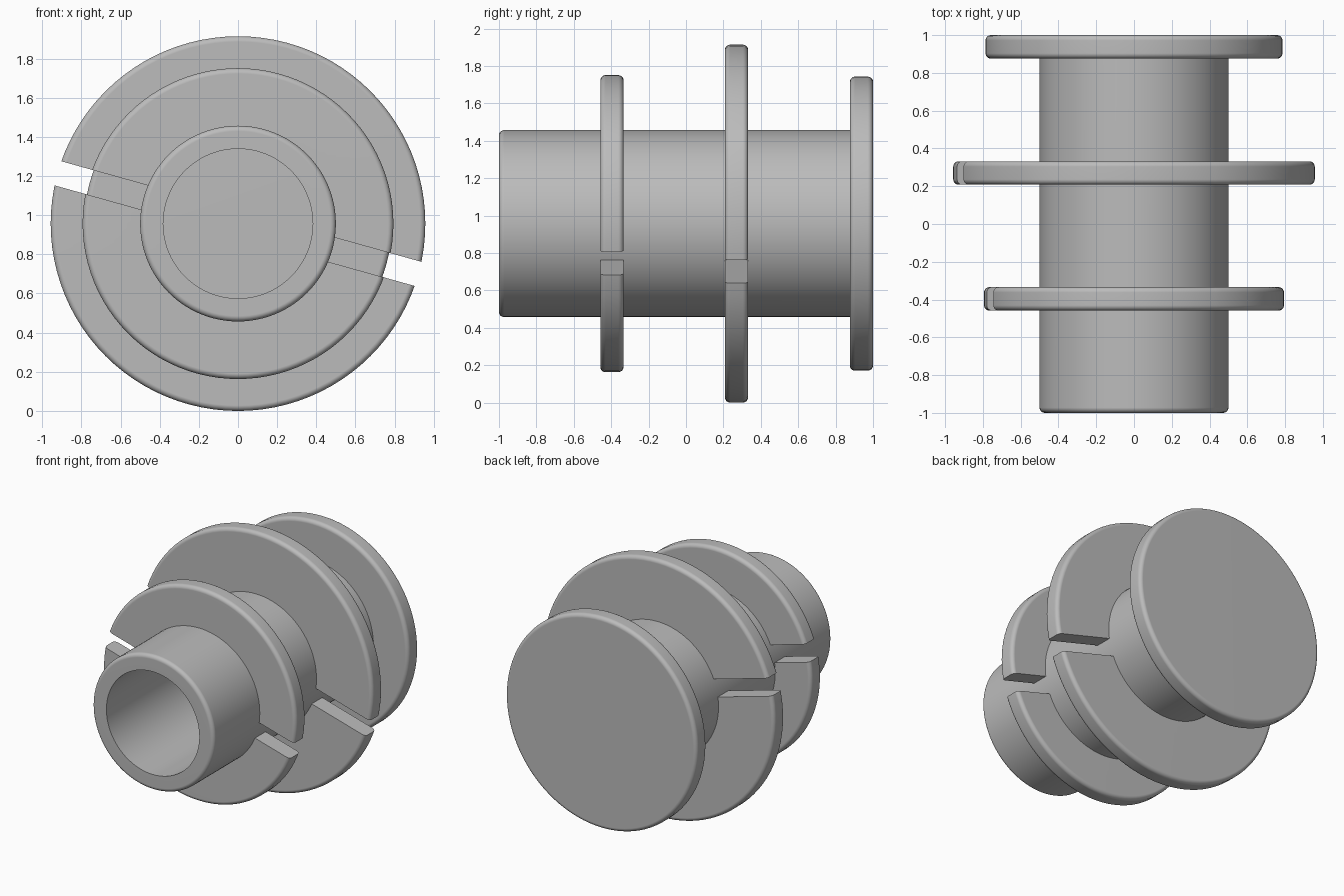
import bpy, bmesh, math
from mathutils import Vector, Matrix

cube = bpy.data.objects.get("Cube")
if cube:
    bpy.data.objects.remove(cube, do_unlink=True)

AXIS_Z = 0.957        # height of the horizontal axis
SEGMENTS = 96
ROUND = 0.028         # rim rounding
SLOT_HALF = 0.064     # half the gap between half collars
SLOT_ANGLE = math.radians(15.6)

grey = bpy.data.materials.new("plain grey")
grey.use_nodes = True
colour = (0.5, 0.5, 0.5, 1)
grey.diffuse_color = colour
grey.node_tree.nodes["Principled BSDF"].inputs["Base Color"].default_value = colour


def arc(r, y, start):
    """Quarter-round corner as (radius, y) points."""
    steps = 5
    angles = [start + math.pi / 2 * i / steps for i in range(steps + 1)]
    return [(r + ROUND * math.cos(a), y + ROUND * math.sin(a)) for a in angles]


def lathe(inner, outer, y0, y1, round_back=True):
    """Turn a ring or disc profile around the y axis."""
    profile = [(inner, y0)] + arc(outer - ROUND, y0 + ROUND, -math.pi / 2)
    profile += arc(outer - ROUND, y1 - ROUND, 0) if round_back else [(outer, y1)]
    profile.append((inner, y1))
    bm = bmesh.new()
    verts = [bm.verts.new((r, y, 0)) for r, y in profile]
    edges = [bm.edges.new(pair) for pair in zip(verts, verts[1:])]
    if inner > 0:
        edges.append(bm.edges.new((verts[-1], verts[0])))
    bmesh.ops.spin(bm, geom=verts + edges, cent=(0, 0, 0), axis=(0, 1, 0),
                   angle=math.tau, steps=SEGMENTS)
    bmesh.ops.remove_doubles(bm, verts=bm.verts[:], dist=0.0001)
    return bm


def finish(bm, name):
    """Move to the axis height, shade and link the part."""
    bmesh.ops.recalc_face_normals(bm, faces=bm.faces[:])
    bmesh.ops.transform(bm, matrix=Matrix.Translation((0, 0, AXIS_Z)), verts=bm.verts[:])
    for face in bm.faces:
        face.smooth = True
    mesh = bpy.data.meshes.new(name)
    bm.to_mesh(mesh)
    bm.free()
    mesh.set_sharp_from_angle(angle=math.radians(30))
    mesh.materials.append(grey)
    obj = bpy.data.objects.new(name, mesh)
    bpy.context.collection.objects.link(obj)
    weighted = obj.modifiers.new("flat sides", 'WEIGHTED_NORMAL')
    weighted.keep_sharp = True


# Hollow shaft, closed at the back by the end flange
finish(lathe(0.382, 0.5, -1, 0.9, round_back=False), "hollow_shaft")
finish(lathe(0, 0.786, 0.876, 1), "end_flange")

# Split collars: two halves each, with a tilted gap between them
normal = Vector((math.sin(SLOT_ANGLE), 0, math.cos(SLOT_ANGLE)))
for collar, radius, y0 in (("front_collar", 0.794, -0.458), ("middle_collar", AXIS_Z, 0.208)):
    for half, side in (("upper", 1), ("lower", -1)):
        bm = lathe(0.45, radius, y0, y0 + 0.124)
        bmesh.ops.bisect_plane(bm, geom=bm.verts[:] + bm.edges[:] + bm.faces[:],
                               plane_co=normal * side * SLOT_HALF,
                               plane_no=normal * side, clear_inner=True)
        bmesh.ops.holes_fill(bm, edges=[e for e in bm.edges if e.is_boundary], sides=0)
        finish(bm, f"{collar}_{half}_half")
